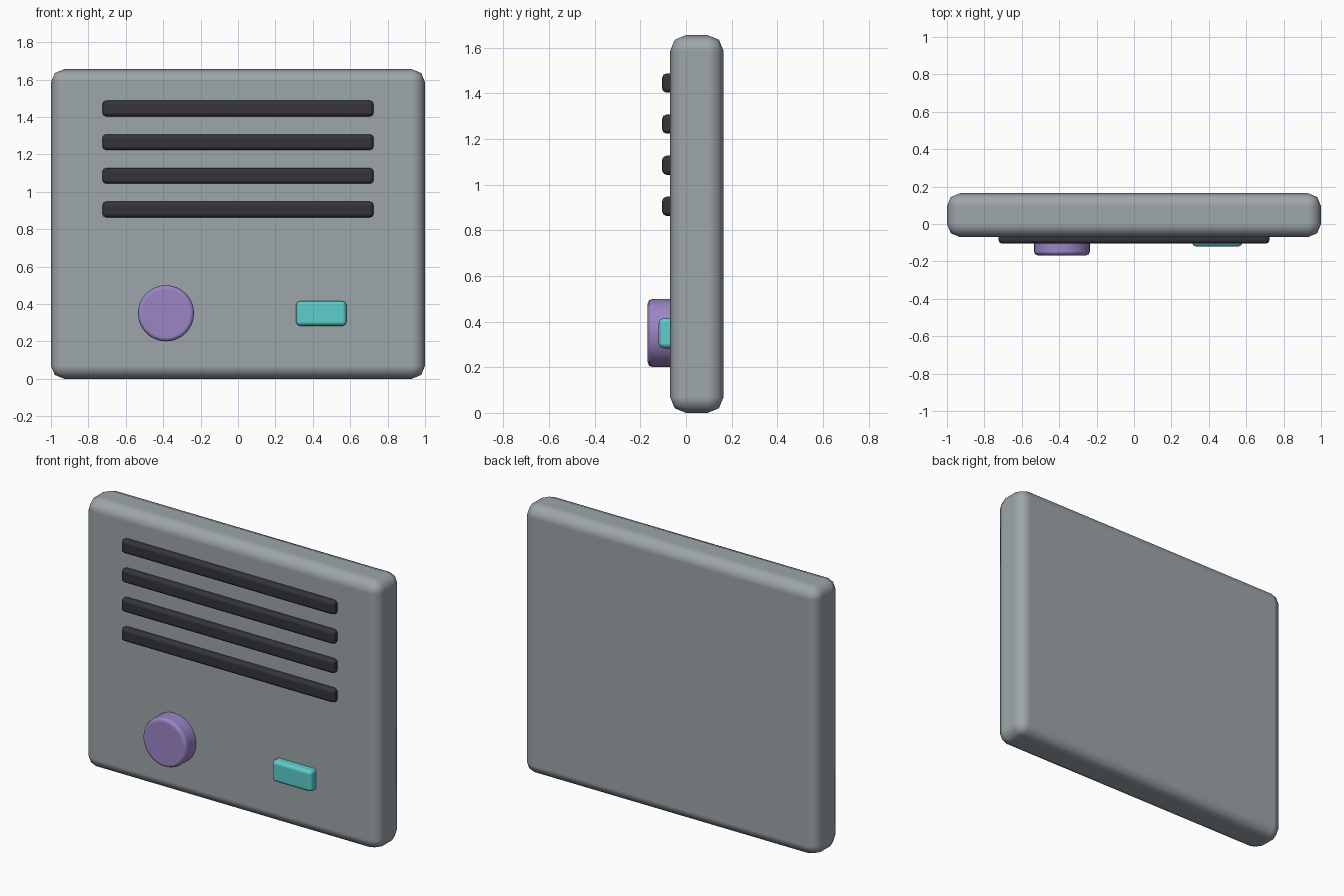
import bpy
import math

cube = bpy.data.objects.get("Cube")
if cube:
    bpy.data.objects.remove(cube, do_unlink=True)


def make_material(name, rgb):
    mat = bpy.data.materials.new(name)
    mat.use_nodes = True
    color = (*rgb, 1)
    mat.diffuse_color = color
    mat.node_tree.nodes["Principled BSDF"].inputs["Base Color"].default_value = color
    return mat


def finish(obj, name, mat, bevel, segments):
    """Name, colour and softly round the edges of a part."""
    obj.name = name
    obj.data.name = name
    obj.data.materials.append(mat)
    obj.data.shade_smooth()
    mod = obj.modifiers.new("rounded_edges", 'BEVEL')
    mod.width = bevel
    mod.segments = segments
    mod.limit_method = 'ANGLE'
    mod.angle_limit = math.radians(40)
    mod.harden_normals = True
    return obj


def box(name, mat, low, high, bevel, segments=2):
    center = [(a + b) / 2 for a, b in zip(low, high)]
    bpy.ops.mesh.primitive_cube_add(size=1, location=center)
    obj = bpy.context.object
    obj.scale = [b - a for a, b in zip(low, high)]
    bpy.ops.object.transform_apply(location=False, rotation=False, scale=True)
    return finish(obj, name, mat, bevel, segments)


grey = make_material("panel grey", (0.34, 0.38, 0.405))
dark = make_material("slat charcoal", (0.035, 0.035, 0.042))
purple = make_material("knob purple", (0.33, 0.235, 0.56))
teal = make_material("button teal", (0.11, 0.62, 0.60))

# Main panel
box("panel_body", grey, (-1, -0.07, 0), (1, 0.165, 1.655), 0.07)

# Grille slats
for i in range(4):
    z = 1.445 - 0.18 * i
    box(f"grille_slat_{i + 1}", dark,
        (-0.725, -0.105, z - 0.042), (0.725, -0.035, z + 0.042), 0.02)

# Round knob
bpy.ops.mesh.primitive_cylinder_add(
    vertices=32, radius=0.15, depth=0.12,
    location=(-0.385, -0.108, 0.35), rotation=(math.pi / 2, 0, 0))
finish(bpy.context.object, "control_knob", purple, 0.022, 2)

# Push button
box("push_button", teal, (0.31, -0.12, 0.283), (0.58, -0.04, 0.415), 0.022)
